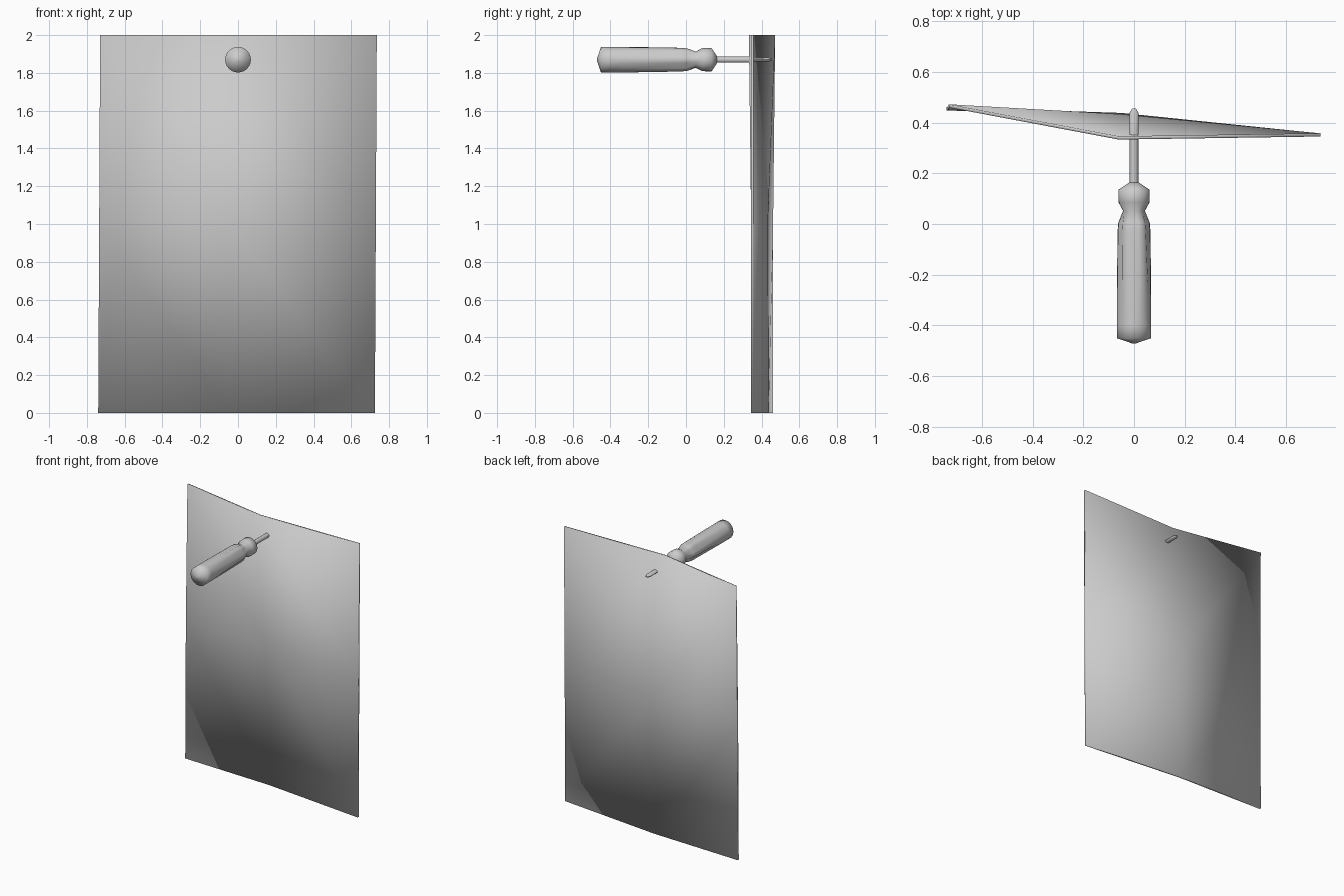
import bpy, bmesh, math

cube = bpy.data.objects.get("Cube")
if cube:
    bpy.data.objects.remove(cube, do_unlink=True)

grey = bpy.data.materials.new("plain grey")
grey.use_nodes = True
colour = (0.6, 0.6, 0.6, 1)
grey.diffuse_color = colour
grey.node_tree.nodes["Principled BSDF"].inputs["Base Color"].default_value = colour


def finish(name, bm, sharp=None):
    bmesh.ops.recalc_face_normals(bm, faces=bm.faces)
    mesh = bpy.data.meshes.new(name)
    bm.to_mesh(mesh)
    bm.free()
    mesh.materials.append(grey)
    obj = bpy.data.objects.new(name, mesh)
    bpy.context.collection.objects.link(obj)
    bpy.ops.object.select_all(action='DESELECT')
    obj.select_set(True)
    bpy.context.view_layer.objects.active = obj
    if sharp is None:
        bpy.ops.object.shade_smooth()
    else:
        bpy.ops.object.shade_smooth_by_angle(angle=math.radians(sharp))
    return obj


def lathe(name, profile, sides, sharp, groove=0.0, grooved=(), flat=1.0):
    """Revolve (y, radius) rings about the tool axis, with optional flutes."""
    bm = bmesh.new()
    rings = []
    for i, (y, radius) in enumerate(profile):
        ring = []
        for k in range(sides):
            a = 2 * math.pi * k / sides
            r = radius
            if i in grooved and k % 4 == 2:
                r *= 1 - groove
            ring.append(bm.verts.new((r * math.cos(a), y, 1.87 + flat * r * math.sin(a))))
        rings.append(ring)
    for a, b in zip(rings, rings[1:]):
        for k in range(sides):
            n = (k + 1) % sides
            bm.faces.new((a[k], a[n], b[n], b[k]))
    bm.faces.new(rings[0])
    bm.faces.new(rings[-1])
    return finish(name, bm, sharp)


# Thin bent sheet: rows from bottom to top, columns of (x, y)
rows = (
    (0.0, ((-0.74, 0.448), (-0.05, 0.425), (0.725, 0.345))),
    (1.0, ((-0.735, 0.448), (-0.05, 0.42), (0.73, 0.345))),
    (2.0, ((-0.73, 0.459), (-0.06, 0.333), (0.735, 0.345))),
)
THICK = 0.013
bm = bmesh.new()
front = [[bm.verts.new((x, y, z)) for x, y in row] for z, row in rows]
back = [[bm.verts.new((x, y + THICK, z)) for x, y in row] for z, row in rows]
for layer in (front, back):
    for j in range(2):
        for i in range(2):
            low, high = layer[j], layer[j + 1]
            bm.faces.new((low[i], low[i + 1], high[i]))
            bm.faces.new((low[i + 1], high[i + 1], high[i]))


def rim(grid):
    return grid[0] + [grid[1][2]] + grid[2][::-1] + [grid[1][0]]


f, b = rim(front), rim(back)
for k in range(8):
    n = (k + 1) % 8
    bm.faces.new((f[k], f[n], b[n], b[k]))
finish("sheet", bm)

# Screwdriver handle with flutes deepening forward, waist and collar
lathe("handle",
      [(-0.472, 0.004), (-0.45, 0.068), (-0.4, 0.068), (-0.33, 0.068),
       (-0.03, 0.065), (0.005, 0.062), (0.052, 0.043), (0.085, 0.061),
       (0.135, 0.062), (0.163, 0.02)],
      24, 75, groove=0.14, grooved=(4, 5))

# Round shaft and its flattened tip
lathe("shaft", [(0.155, 0.017), (0.335, 0.017)], 10, 40)
lathe("tip", [(0.33, 0.017), (0.437, 0.018), (0.455, 0.008)], 10, 40, flat=0.6)
